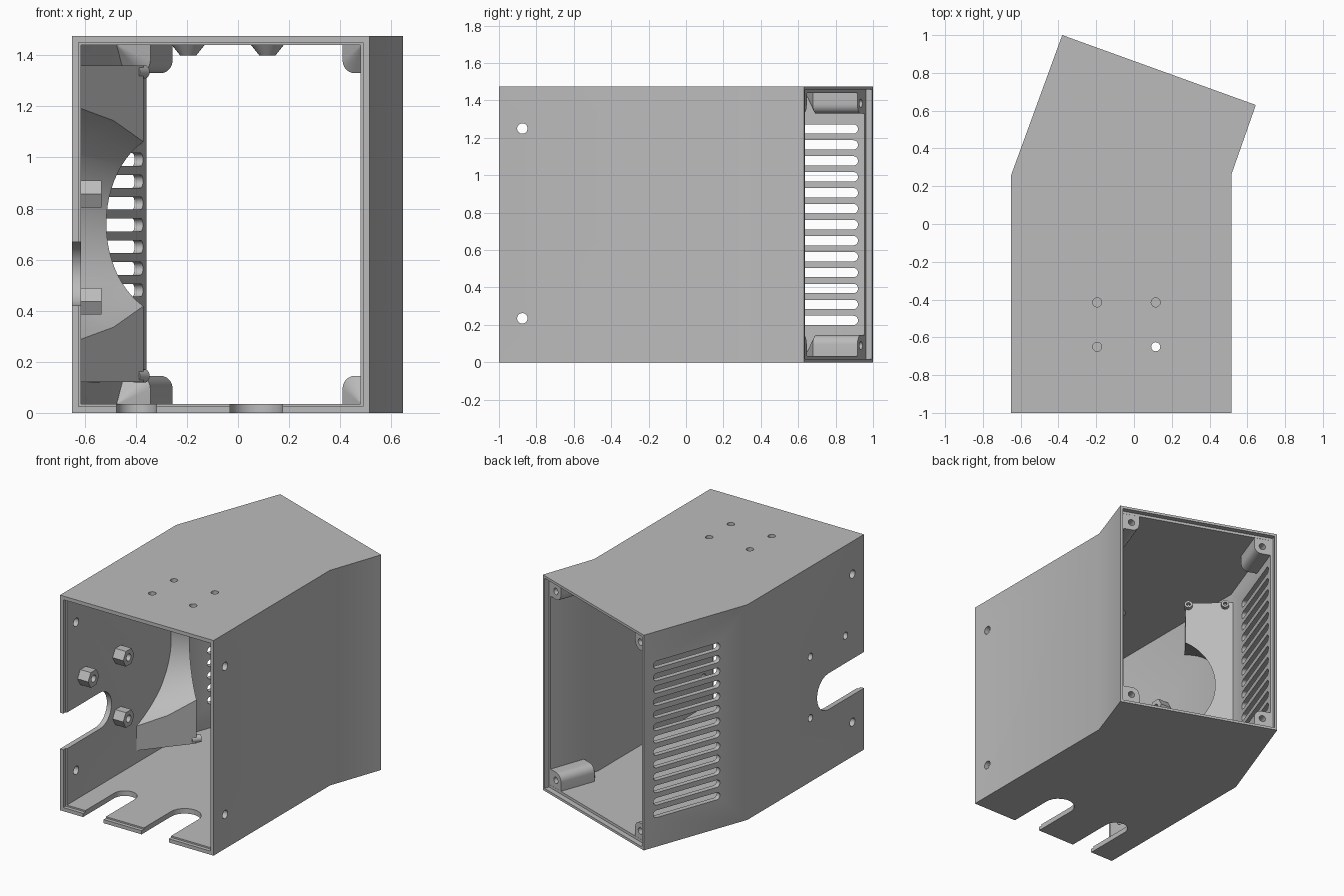
import bpy, bmesh, math
from mathutils import Vector, Matrix

if "Cube" in bpy.data.objects:
    bpy.data.objects.remove(bpy.data.objects["Cube"])

grey = bpy.data.materials.new("plastic_grey")
grey.use_nodes = True
grey.diffuse_color = (0.5, 0.5, 0.5, 1)
grey.node_tree.nodes["Principled BSDF"].inputs["Base Color"].default_value = (0.5, 0.5, 0.5, 1)

H, WALL = 1.475, 0.035
U = Vector((0.27, 0.74, 0)).normalized()    # axis of the angled rear section
V = Vector((U.y, -U.x, 0))                  # across the rear opening
X, Y, Z = Vector((1, 0, 0)), Vector((0, 1, 0)), Vector((0, 0, 1))
REAR_A, REAR_B = Vector((-0.38, 1, 0)), Vector((0.645, 0.63, 0))


def frame(origin, ex, ey, ez):
    m = Matrix((ex, ey, ez)).transposed().to_4x4()
    m.translation = origin
    return m


def loft(bm, rings):
    """Closed solid through a list of equal-length rings."""
    loops = [[bm.verts.new(p) for p in ring] for ring in rings]
    n = len(loops[0])
    for a, b in zip(loops, loops[1:]):
        for i in range(n):
            j = (i + 1) % n
            bm.faces.new((a[i], a[j], b[j], b[i]))
    bm.faces.new(loops[0])
    bm.faces.new(loops[-1])


def prism(bm, pts, lo, hi, mat=Matrix()):
    loft(bm, [[mat @ Vector((p[0], p[1], h)) for p in pts] for h in (lo, hi)])


def lathe(bm, origin, axis, profile, n=24, phase=0.0):
    """Solid of revolution, profile = (distance along axis, radius)."""
    axis = axis.normalized()
    side = Z if abs(axis.z) < 0.9 else X
    other = axis.cross(side)
    rings = []
    for t, r in profile:
        rings.append([origin + axis * t + (side * math.cos(a) + other * math.sin(a)) * r
                      for a in (phase + math.tau * i / n for i in range(n))])
    loft(bm, rings)


def stadium(x0, x1, y, r, n=12):
    pts = [(x1 + r * math.sin(math.pi * i / n), y - r * math.cos(math.pi * i / n)) for i in range(n + 1)]
    return pts + [(x0 - r * math.sin(math.pi * i / n), y + r * math.cos(math.pi * i / n)) for i in range(n + 1)]


def finish(bm, name):
    bmesh.ops.recalc_face_normals(bm, faces=bm.faces[:])
    mesh = bpy.data.meshes.new(name)
    bm.to_mesh(mesh)
    bm.free()
    mesh.materials.append(grey)
    ob = bpy.data.objects.new(name, mesh)
    bpy.context.collection.objects.link(ob)
    return ob


def activate(ob):
    bpy.ops.object.select_all(action='DESELECT')
    ob.select_set(True)
    bpy.context.view_layer.objects.active = ob


def cut(ob, bm):
    cutter = finish(bm, "cutter")
    cutter.hide_render = True
    mod = ob.modifiers.new("cut", 'BOOLEAN')
    mod.operation, mod.solver, mod.object = 'DIFFERENCE', 'EXACT', cutter
    activate(ob)
    bpy.ops.object.modifier_apply(modifier=mod.name)
    bpy.data.objects.remove(cutter)


def smooth(ob):
    activate(ob)
    bpy.ops.object.shade_smooth_by_angle(angle=math.radians(30))


# Housing shell: bent rectangular tube, open at front and rear
def outline(t, extra):
    k = math.tan(math.radians(10)) * t
    a, b = REAR_A + V * t + U * extra, REAR_B - V * t + U * extra
    return [(-0.65 + t, -1 - extra), (0.515 - t, -1 - extra), (0.515 - t, 0.26 + k),
            b, a, (-0.65 + t, 0.26 - k)]


bm = bmesh.new()
prism(bm, outline(0, 0), 0, H)
shell = finish(bm, "housing_shell")
bm = bmesh.new()
prism(bm, outline(WALL, 0.1), WALL, H - WALL)
cut(shell, bm)

# Stepped rims for the front and rear covers
bm = bmesh.new()
prism(bm, [(-0.625, -1.1), (0.49, -1.1), (0.49, -0.975), (-0.625, -0.975)], 0.025, H - 0.025)
lip = 0.017
prism(bm, [REAR_A + V * lip + U * 0.1, REAR_B - V * lip + U * 0.1,
           REAR_B - V * lip - U * WALL, REAR_A + V * lip - U * WALL], lip, H - lip)
cut(shell, bm)

# Ventilation slots in the angled wall
bm = bmesh.new()
wall_frame = frame(Vector((-0.65, 0.26, 0)), U, Z, V)
for i in range(13):
    prism(bm, stadium(0.235, 0.69, 0.224 + i * 0.0853, 0.025), -0.05, 0.08, wall_frame)
cut(shell, bm)

# Cable notches open at the front edge
bm = bmesh.new()
prism(bm, stadium(-1.3, -0.615, 0.545, 0.124), -0.7, -0.58, frame(Vector(), Y, Z, X))
for x, r, end in ((-0.397, 0.078, -0.66), (0.072, 0.103, -0.68)):
    prism(bm, stadium(-1.3, end, x, r), -0.05, 0.08, frame(Vector(), Y, X, Z))
cut(shell, bm)

# Screw holes in sides and roof
STANDOFFS = [(-0.80, 0.857), (-0.42, 0.857), (-0.42, 0.437)]
ROOF = [(x, y) for x in (-0.195, 0.115) for y in (-0.65, -0.415)]
bm = bmesh.new()
for z in (0.235, 1.25):
    lathe(bm, Vector((0, -0.875, z)), X, [(-0.8, 0.028), (0.8, 0.028)])
for y, z in STANDOFFS:
    lathe(bm, Vector((-0.65, y, z)), X, [(-0.1, 0.024), (0.1, 0.024)])
for x, y in ROOF:
    lathe(bm, Vector((x, y, H)), Z, [(-0.1, 0.024), (0.1, 0.024)])
cut(shell, bm)
smooth(shell)

# Hexagonal standoffs on the side wall
for i, (y, z) in enumerate(STANDOFFS):
    bm = bmesh.new()
    lathe(bm, Vector((-0.62, y, z)), X, [(0, 0.06), (0.085, 0.06)], 6, math.pi / 6)
    ob = finish(bm, f"side_standoff_{i + 1}")
    bm = bmesh.new()
    lathe(bm, Vector((-0.62, y, z)), X, [(-0.1, 0.024), (0.2, 0.024)])
    cut(ob, bm)
    smooth(ob)

# Conical bosses under the roof holes
for i, (x, y) in enumerate(ROOF):
    bm = bmesh.new()
    lathe(bm, Vector((x, y, 1.4)), Z, [(0, 0.032), (0.045, 0.068)])
    ob = finish(bm, f"roof_boss_{i + 1}")
    bm = bmesh.new()
    lathe(bm, Vector((x, y, 1.4)), Z, [(-0.1, 0.024), (0.2, 0.024)])
    cut(ob, bm)
    smooth(ob)

# Rear corner bosses with a tapered root and one rounded corner
size, rad = 0.115, 0.05
section = [(0, 0), (size, 0)]
section += [(size - rad + rad * math.cos(a), size - rad + rad * math.sin(a))
            for a in (math.pi / 2 * i / 6 for i in range(7))]
section += [(0, size)]
for side, corner, across in (("right", REAR_A, V), ("left", REAR_B, -V)):
    for level, z, up in (("lower", 0, Z), ("upper", H, -Z)):
        base = corner + across * 0.03 + Vector((0, 0, z)) + up * 0.03
        rings = [[base + across * (p * k) + up * (q * k) - U * d for p, q in section]
                 for d, k in ((0.036, 1), (0.29, 1), (0.37, 0.08))]
        bm = bmesh.new()
        loft(bm, rings)
        ob = finish(bm, f"rear_boss_{side}_{level}")
        bm = bmesh.new()
        lathe(bm, base + (across + up) * 0.06, U, [(-0.16, 0.022), (0.1, 0.022)])
        cut(ob, bm)
        smooth(ob)

# Duct bracket: upright wedge against the side wall with a flared bore
edge = Vector((-0.37, 0.08, 0))
axis = Vector((0.632, 0.775, 0))
along = Vector((-0.746, 0.665, 0))
bm = bmesh.new()
prism(bm, [(-0.63, -0.238), edge, (-0.61, 0.294), (-0.63, 0.26)], 0.12, 1.36)
bracket = finish(bm, "duct_bracket")
bm = bmesh.new()
lathe(bm, edge - along * 0.164 + Z * 0.74, axis,
      [(-0.5, 0.51), (-0.37, 0.479), (-0.18, 0.437), (0, 0.364), (0.1, 0.33)], 64)
cut(bracket, bm)
smooth(bracket)

# Screw posts on the bracket corners
for i, (s, z) in enumerate([(s, z) for s in (0.02, 0.26) for z in (0.145, 1.335)]):
    at = edge + along * s + Z * z
    bm = bmesh.new()
    lathe(bm, at, axis, [(-0.03, 0.026), (0.03, 0.026)])
    ob = finish(bm, f"bracket_post_{i + 1}")
    bm = bmesh.new()
    lathe(bm, at, axis, [(0, 0.013), (0.1, 0.013)])
    cut(ob, bm)
    smooth(ob)
